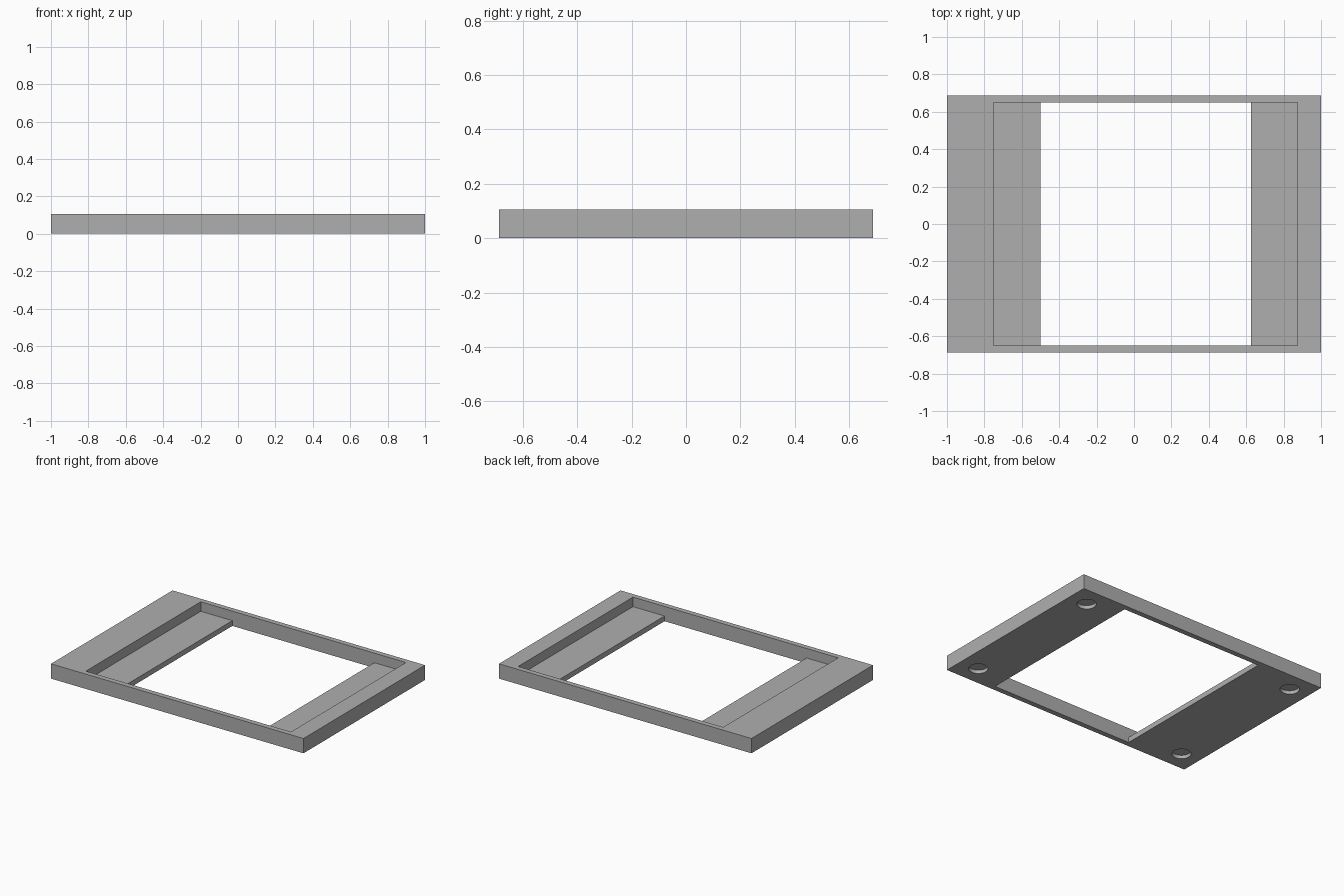
import bpy
import bmesh
from mathutils import Matrix, Vector

# Main dimensions
HALF_X, HALF_Y, HEIGHT = 1.0, 0.6875, 0.106
OPENING_Y = 0.65
LEDGE_Z = 0.0375
POCKET_X = (-0.75, 0.875)
WINDOW_X = (-0.5, 0.625)
HOLE_X, HOLE_Y, HOLE_R, HOLE_DEPTH = 0.856, 0.544, 0.0625, 0.025

cube = bpy.data.objects.get("Cube")
if cube:
    bpy.data.objects.remove(cube, do_unlink=True)

grey = bpy.data.materials.new("plain grey")
grey.use_nodes = True
colour = (0.43, 0.43, 0.43, 1)
grey.diffuse_color = colour
grey.node_tree.nodes["Principled BSDF"].inputs["Base Color"].default_value = colour


def make_object(name, bm):
    bmesh.ops.recalc_face_normals(bm, faces=bm.faces)
    mesh = bpy.data.meshes.new(name)
    bm.to_mesh(mesh)
    bm.free()
    mesh.materials.append(grey)
    obj = bpy.data.objects.new(name, mesh)
    bpy.context.collection.objects.link(obj)
    return obj


def extrude_profile(name, points, half_y):
    """Extrude an x-z outline along y, centred on y = 0."""
    bm = bmesh.new()
    face = bm.faces.new([bm.verts.new((x, -half_y, z)) for x, z in points])
    result = bmesh.ops.extrude_face_region(bm, geom=[face])
    verts = [v for v in result["geom"] if isinstance(v, bmesh.types.BMVert)]
    bmesh.ops.translate(bm, verts=verts, vec=Vector((0, 2 * half_y, 0)))
    return make_object(name, bm)


def cut(target, cutter):
    mod = target.modifiers.new("cut", "BOOLEAN")
    mod.operation = "DIFFERENCE"
    mod.solver = "EXACT"
    mod.object = cutter
    bpy.context.view_layer.objects.active = target
    bpy.ops.object.modifier_apply(modifier=mod.name)
    bpy.data.objects.remove(cutter, do_unlink=True)


# Solid slab
frame = extrude_profile("frame", [(-HALF_X, 0), (HALF_X, 0),
                                  (HALF_X, HEIGHT), (-HALF_X, HEIGHT)], HALF_Y)

# Stepped opening: wide pocket above, narrower window below, leaving two ledges
low, high = -0.1, 0.2
cut(frame, extrude_profile("opening_cutter", [
    (WINDOW_X[0], low), (WINDOW_X[1], low), (WINDOW_X[1], LEDGE_Z),
    (POCKET_X[1], LEDGE_Z), (POCKET_X[1], high), (POCKET_X[0], high),
    (POCKET_X[0], LEDGE_Z), (WINDOW_X[0], LEDGE_Z)], OPENING_Y))

# Blind round recesses under the four corners
bm = bmesh.new()
for sx in (-1, 1):
    for sy in (-1, 1):
        bmesh.ops.create_cone(bm, cap_ends=True, segments=48, radius1=HOLE_R,
                              radius2=HOLE_R, depth=2 * HOLE_DEPTH,
                              matrix=Matrix.Translation((sx * HOLE_X, sy * HOLE_Y, 0)))
cut(frame, make_object("recess_cutter", bm))

# Smooth the recess walls, keep every real edge sharp
bpy.ops.object.select_all(action="DESELECT")
frame.select_set(True)
bpy.context.view_layer.objects.active = frame
bpy.ops.object.shade_smooth_by_angle(angle=0.5)
